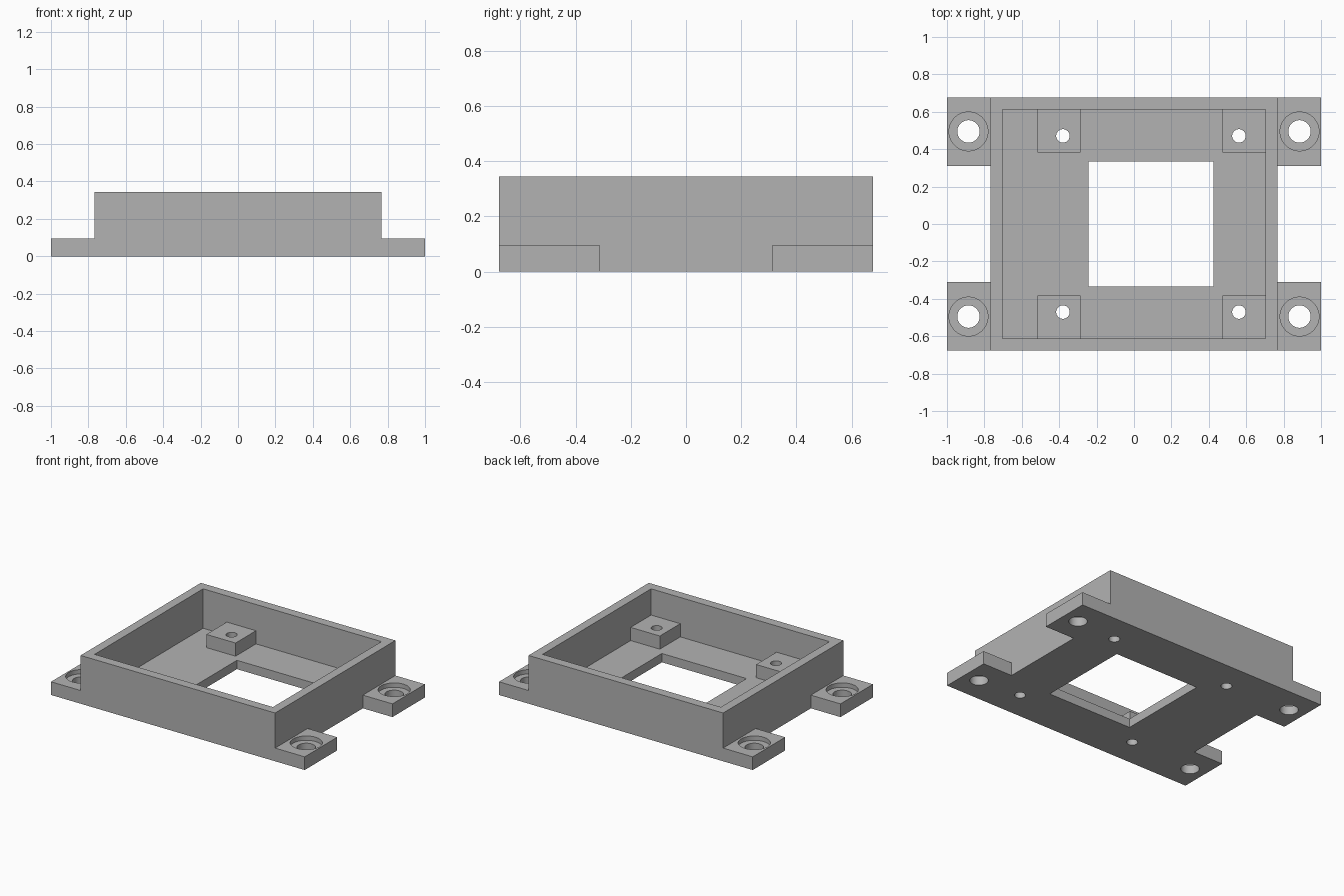
import bpy
import bmesh
import math
from mathutils import Matrix, Vector

default = bpy.data.objects.get("Cube")
if default:
    bpy.data.objects.remove(default, do_unlink=True)

grey = bpy.data.materials.new("plain grey")
grey.use_nodes = True
grey.diffuse_color = (0.45, 0.45, 0.45, 1)
grey.node_tree.nodes["Principled BSDF"].inputs["Base Color"].default_value = grey.diffuse_color

LENGTH, DEPTH, HEIGHT = 2.0, 1.354, 0.344
BODY_X, BODY_Y = 0.767, DEPTH / 2
INNER_X, INNER_Y = 0.703, 0.611
FLOOR, TAB, BOSS = 0.063, 0.094, 0.157
SINK = 0.03  # overlap between joined parts


def make_object(name, bm):
    mesh = bpy.data.meshes.new(name)
    bm.to_mesh(mesh)
    bm.free()
    mesh.materials.append(grey)
    obj = bpy.data.objects.new(name, mesh)
    bpy.context.collection.objects.link(obj)
    return obj


def box(name, low, high):
    low, high = Vector(low), Vector(high)
    bm = bmesh.new()
    size = Matrix.Diagonal((*(high - low), 1))
    bmesh.ops.create_cube(bm, size=1, matrix=Matrix.Translation((low + high) / 2) @ size)
    return make_object(name, bm)


def cylinder(name, x, y, radius, bottom, top):
    bm = bmesh.new()
    bmesh.ops.create_cone(bm, cap_ends=True, segments=48, radius1=radius, radius2=radius,
                          depth=top - bottom,
                          matrix=Matrix.Translation((x, y, (bottom + top) / 2)))
    return make_object(name, bm)


def combine(target, other, operation):
    mod = target.modifiers.new(operation.title(), 'BOOLEAN')
    mod.operation = operation
    mod.solver = 'EXACT'
    mod.object = other
    bpy.ops.object.modifier_apply(modifier=mod.name)
    bpy.data.objects.remove(other, do_unlink=True)


# Open tray
tray = box("mounting_tray", (-BODY_X, -BODY_Y, 0), (BODY_X, BODY_Y, HEIGHT))
bpy.context.view_layer.objects.active = tray
tray.select_set(True)
combine(tray, box("cavity", (-INNER_X, -INNER_Y, FLOOR), (INNER_X, INNER_Y, 1)), 'DIFFERENCE')

# Floor window, off centre
combine(tray, box("window", (-0.243, -0.335, -1), (0.425, 0.335, 1)), 'DIFFERENCE')

for side in (-1, 1):
    # Mounting tabs with counterbored holes
    for end in (-1, 1):
        xs = sorted((end * (BODY_X - SINK), end * LENGTH / 2))
        ys = sorted((side * 0.311, side * BODY_Y))
        combine(tray, box("tab", (xs[0], ys[0], 0), (xs[1], ys[1], TAB)), 'UNION')
        x, y = end * 0.885, side * 0.495
        combine(tray, cylinder("tab_hole", x, y, 0.06, -1, 1), 'DIFFERENCE')
        combine(tray, cylinder("counterbore", x, y, 0.104, TAB - 0.031, 1), 'DIFFERENCE')

    # Square standoffs against the long walls, with screw holes
    for x0, x1, hole_x in ((-0.516, -0.286, -0.38), (0.473, INNER_X + SINK, 0.561)):
        ys = sorted((side * 0.381, side * (INNER_Y + SINK)))
        combine(tray, box("standoff", (x0, ys[0], FLOOR - SINK), (x1, ys[1], BOSS)), 'UNION')
        combine(tray, cylinder("screw_hole", hole_x, side * 0.471, 0.036, -1, 1), 'DIFFERENCE')

bpy.ops.object.shade_smooth_by_angle(angle=math.radians(30))
